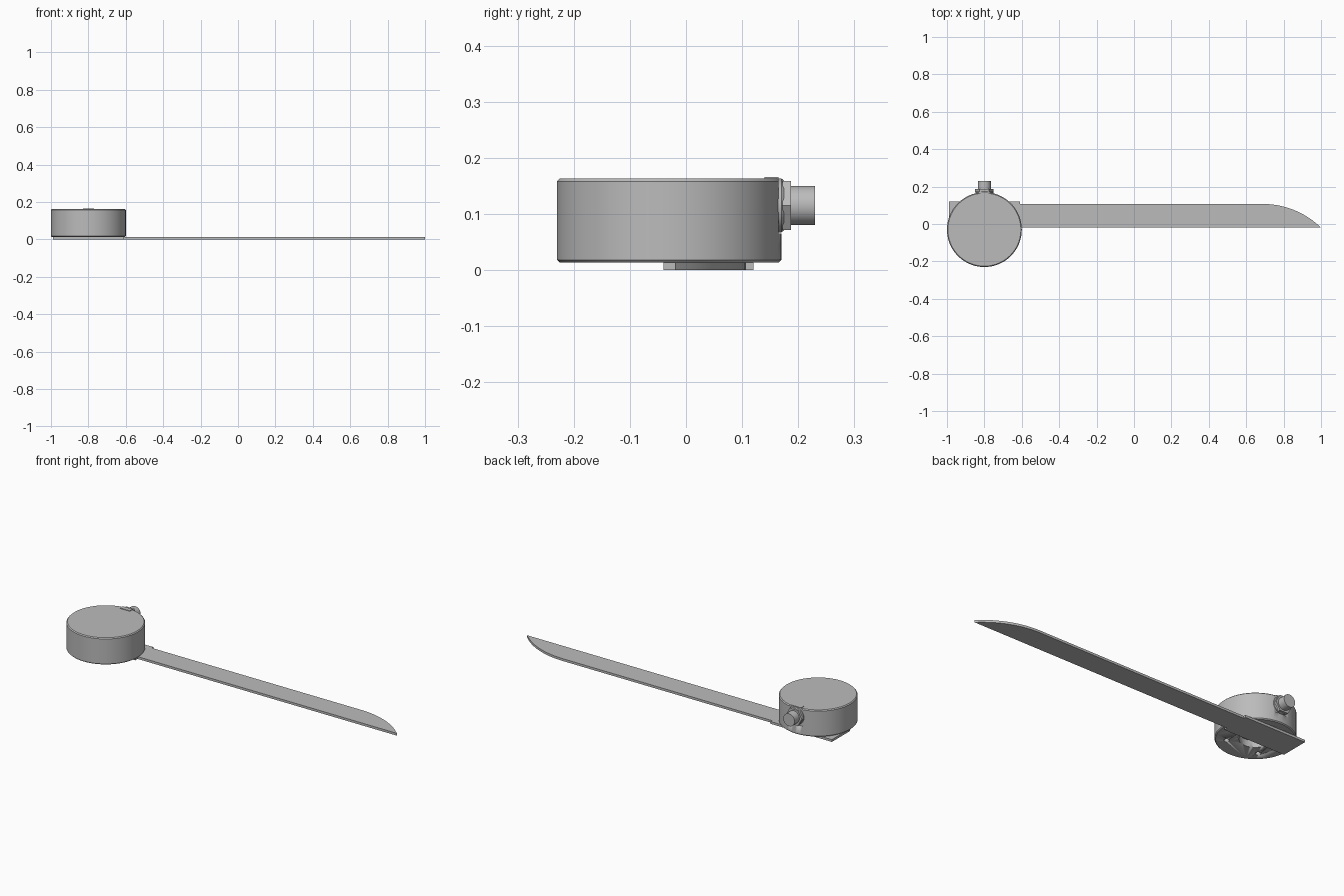
import bpy, bmesh, math
from mathutils import Matrix

cube = bpy.data.objects.get("Cube")
if cube:
    bpy.data.objects.remove(cube)

GREY = (0.5, 0.5, 0.5, 1)
metal = bpy.data.materials.new("grey metal")
metal.use_nodes = True
metal.diffuse_color = GREY
metal.node_tree.nodes["Principled BSDF"].inputs["Base Color"].default_value = GREY

CX, CY, R = -0.8, -0.03, 0.2   # drum centre and radius
PORT_Z = 0.115                 # height of the rear connector


def add_object(name, bm, smooth=True):
    bmesh.ops.recalc_face_normals(bm, faces=bm.faces)
    mesh = bpy.data.meshes.new(name)
    bm.to_mesh(mesh)
    bm.free()
    mesh.materials.append(metal)
    obj = bpy.data.objects.new(name, mesh)
    bpy.context.collection.objects.link(obj)
    if smooth:
        bpy.ops.object.select_all(action='DESELECT')
        obj.select_set(True)
        bpy.context.view_layer.objects.active = obj
        bpy.ops.object.shade_smooth_by_angle(angle=math.radians(30))
    return obj


def lathe(name, profile, place, sides=64):
    """Solid of revolution from (radius, height) points, closed by end caps."""
    bm = bmesh.new()
    rings = [[bm.verts.new((r * math.cos(math.tau * i / sides),
                            r * math.sin(math.tau * i / sides), h))
              for i in range(sides)] for r, h in profile]
    for a, b in zip(rings, rings[1:]):
        for i in range(sides):
            j = (i + 1) % sides
            bm.faces.new((a[i], a[j], b[j], b[i]))
    bm.faces.new(rings[0])
    bm.faces.new(rings[-1])
    bm.transform(place)
    return add_object(name, bm, sides > 6)


def slab(name, outline, z0, z1):
    bm = bmesh.new()
    face = bm.faces.new([bm.verts.new((x, y, z0)) for x, y in outline])
    top = bmesh.ops.extrude_face_region(bm, geom=[face])["geom"]
    bmesh.ops.translate(bm, vec=(0, 0, z1 - z0),
                        verts=[v for v in top if isinstance(v, bmesh.types.BMVert)])
    return add_object(name, bm)


def cut(target, cutter):
    mod = target.modifiers.new(cutter.name, 'BOOLEAN')
    mod.operation = 'DIFFERENCE'
    mod.solver = 'EXACT'
    mod.object = cutter
    bpy.ops.object.select_all(action='DESELECT')
    bpy.context.view_layer.objects.active = target
    target.select_set(True)
    bpy.ops.object.modifier_apply(modifier=mod.name)
    bpy.data.objects.remove(cutter)


# Drum with softened rims
upright = Matrix.Translation((CX, CY, 0))
drum = lathe("drum_housing", [(R - 0.005, 0.013), (R, 0.018), (R, 0.158), (R - 0.005, 0.163)],
             upright, 96)

# Central bore and four screw holes in the underside
cut(drum, lathe("bore_cutter", [(0.08, -0.02), (0.08, 0.05)], upright))
for sx in (-1, 1):
    for sy in (-1, 1):
        spot = Matrix.Translation((CX + sx * 0.1, CY + sy * 0.1, 0))
        cut(drum, lathe("screw_hole_cutter", [(0.014, -0.02), (0.014, 0.04)], spot, 24))

# Flat seat for the connector at the back
cut(drum, slab("seat_cutter", [(CX - 0.1, 0.165), (CX + 0.1, 0.165),
                               (CX + 0.1, 0.3), (CX - 0.1, 0.3)], 0.065, 0.3))

# Connector: collar, hex nut and plug pointing backwards
backward = Matrix.Translation((CX, 0, PORT_Z)) @ Matrix.Rotation(-math.pi / 2, 4, 'X')
lathe("connector_collar", [(0.048, 0.16), (0.048, 0.17), (0.044, 0.175)], backward, 48)
lathe("connector_nut", [(0.05, 0.172), (0.05, 0.187)], backward, 6)
lathe("connector_plug", [(0.035, 0.18), (0.035, 0.23)], backward, 48)
slab("connector_lip", [(CX - 0.03, 0.14), (CX + 0.03, 0.14),
                       (CX + 0.03, 0.165), (CX - 0.03, 0.165)], 0.16, 0.166)

# Flat blade: wide mounting end, narrow arm and curved tip
y_low, y_high, bend = -0.02, 0.107, 0.69
tip = [(1 - (1 - bend) * (1 - math.sin(t)) , y_low + (y_high - y_low) * 1.0)
       for t in (0,)]
arc_r = ((1 - bend) ** 2 + (y_high - y_low) ** 2) / (2 * (y_high - y_low))
sweep = math.asin((1 - bend) / arc_r)
curve = [(bend + arc_r * math.sin(sweep * i / 16),
          y_high - arc_r * (1 - math.cos(sweep * i / 16))) for i in range(16, -1, -1)]
slab("blade", [(-0.99, -0.04), (-0.61, -0.04), (-0.61, y_low)] + curve
     + [(-0.61, y_high), (-0.61, 0.12), (-0.99, 0.12)], 0, 0.013)
